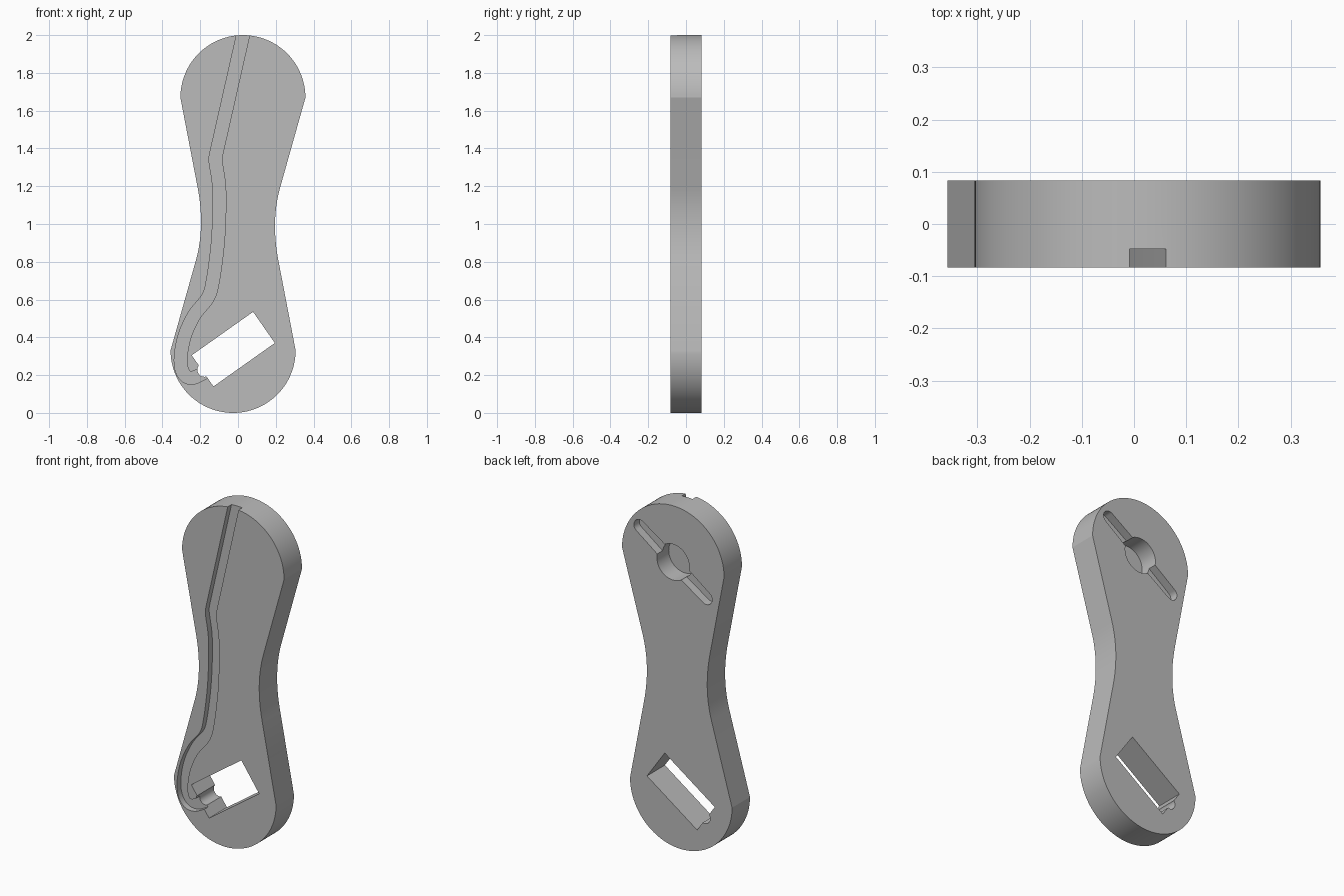
import bpy
import bmesh
from math import sin, cos, pi, radians
from mathutils import Vector

cube = bpy.data.objects.get("Cube")
if cube:
    bpy.data.objects.remove(cube)

HALF = 0.083  # half of the plate thickness

grey = bpy.data.materials.new("plain grey")
grey.use_nodes = True
grey.diffuse_color = (0.5, 0.5, 0.5, 1)
grey.node_tree.nodes["Principled BSDF"].inputs["Base Color"].default_value = (0.5, 0.5, 0.5, 1)


def prism(name, outline, y0, y1):
    """Extrude an (x, z) outline from y0 to y1."""
    bm = bmesh.new()
    face = bm.faces.new([bm.verts.new((x, y0, z)) for x, z in outline])
    new = bmesh.ops.extrude_face_region(bm, geom=[face])["geom"]
    bmesh.ops.translate(bm, vec=(0, y1 - y0, 0),
                        verts=[v for v in new if isinstance(v, bmesh.types.BMVert)])
    bmesh.ops.recalc_face_normals(bm, faces=bm.faces)
    mesh = bpy.data.meshes.new(name)
    bm.to_mesh(mesh)
    bm.free()
    mesh.materials.append(grey)
    obj = bpy.data.objects.new(name, mesh)
    bpy.context.collection.objects.link(obj)
    return obj


def arc(cx, cz, r, a0, a1, n):
    return [(cx + r * cos(a0 + (a1 - a0) * i / n), cz + r * sin(a0 + (a1 - a0) * i / n))
            for i in range(n + 1)]


def bezier(a, b, c, n):
    a, b, c = Vector(a), Vector(b), Vector(c)
    return [tuple(a * (1 - t) ** 2 + b * 2 * t * (1 - t) + c * t * t)
            for t in (i / n for i in range(n + 1))]


def spline(points, n):
    """Smooth path through the points."""
    p = [Vector(q) for q in points]
    p = [2 * p[0] - p[1]] + p + [2 * p[-1] - p[-2]]
    path = []
    for a, b, c, d in zip(p, p[1:], p[2:], p[3:]):
        for t in (i / n for i in range(n)):
            path.append(0.5 * (2 * b + (c - a) * t + (2 * a - 5 * b + 4 * c - d) * t ** 2
                               + (3 * b - a - 3 * c + d) * t ** 3))
    return path + [p[-2]]


def ribbon(path, width):
    left, right = [], []
    for i, p in enumerate(path):
        d = (path[min(i + 1, len(path) - 1)] - path[max(i - 1, 0)]).normalized()
        side = Vector((-d.y, d.x)) * width / 2
        left.append(tuple(p + side))
        right.append(tuple(p - side))
    return left + right[::-1]


def cut(body, cutter):
    cutter.hide_render = True
    mod = body.modifiers.new("cut", "BOOLEAN")
    mod.operation = "DIFFERENCE"
    mod.solver = "EXACT"
    mod.object = cutter
    bpy.context.view_layer.objects.active = body
    bpy.ops.object.modifier_apply(modifier=mod.name)
    bpy.data.objects.remove(cutter)


# Plate: one half of the outline, repeated by a half turn about (0, 1)
half = arc(0.026, 1.669, 0.331, 0, pi, 56)
half += bezier((-0.215, 1.2), (-0.172, 0.983), (-0.225, 0.8), 14)
plate = prism("arm_plate", half + [(-x, 2 - z) for x, z in half], -HALF, HALF)

# Tilted rectangular window through the lower end
cut(plate, prism("window_cutter",
                 [(0.08, 0.535), (-0.245, 0.305), (-0.13, 0.14), (0.195, 0.37)], -0.2, 0.2))

# Round notch in the short side of the window
cut(plate, prism("notch_cutter", arc(-0.178, 0.228, 0.037, 0, 2 * pi, 32)[:-1], -0.2, 0.2))

# Cable groove along the front
bend = spline([(-0.118, 1.36), (-0.119, 1.33), (-0.102, 1.22), (-0.098, 1.1),
               (-0.107, 0.9), (-0.133, 0.7), (-0.16, 0.61), (-0.23, 0.52),
               (-0.28, 0.415), (-0.302, 0.31), (-0.299, 0.235), (-0.274, 0.193),
               (-0.235, 0.187), (-0.19, 0.207), (-0.15, 0.228)], 5)
cut(plate, prism("groove_cutter", ribbon([Vector((0.038, 2.05))] + bend, 0.068), -0.2, -0.048))

# Two-armed recess with a deeper round hub in the back
hub = Vector((0.026, 1.669))
tilt = radians(35.3)
tip = Vector((cos(tilt), sin(tilt))) * 0.265
recess = []
for sign, turn in ((1, tilt), (-1, tilt + pi)):
    side = Vector((-sin(turn), cos(turn))) * 0.045
    end = hub + tip * sign
    recess.append(tuple(hub - side))
    recess += arc(end.x, end.y, 0.038, turn - pi / 2, turn + pi / 2, 14)
    recess.append(tuple(hub + side))
# The hub end points of both arms coincide, so keep each once
recess = [p for i, p in enumerate(recess)
          if (Vector(p) - Vector(recess[i - 1])).length > 0.0001]
cut(plate, prism("recess_cutter", recess, HALF - 0.05, 0.2))
cut(plate, prism("hub_cutter", arc(hub.x, hub.y, 0.105, 0, 2 * pi, 48)[:-1], HALF - 0.11, 0.2))

# Smooth the curved walls, keep the corners sharp
bpy.ops.object.select_all(action="DESELECT")
plate.select_set(True)
bpy.context.view_layer.objects.active = plate
bpy.ops.object.shade_smooth_by_angle(angle=radians(14))
